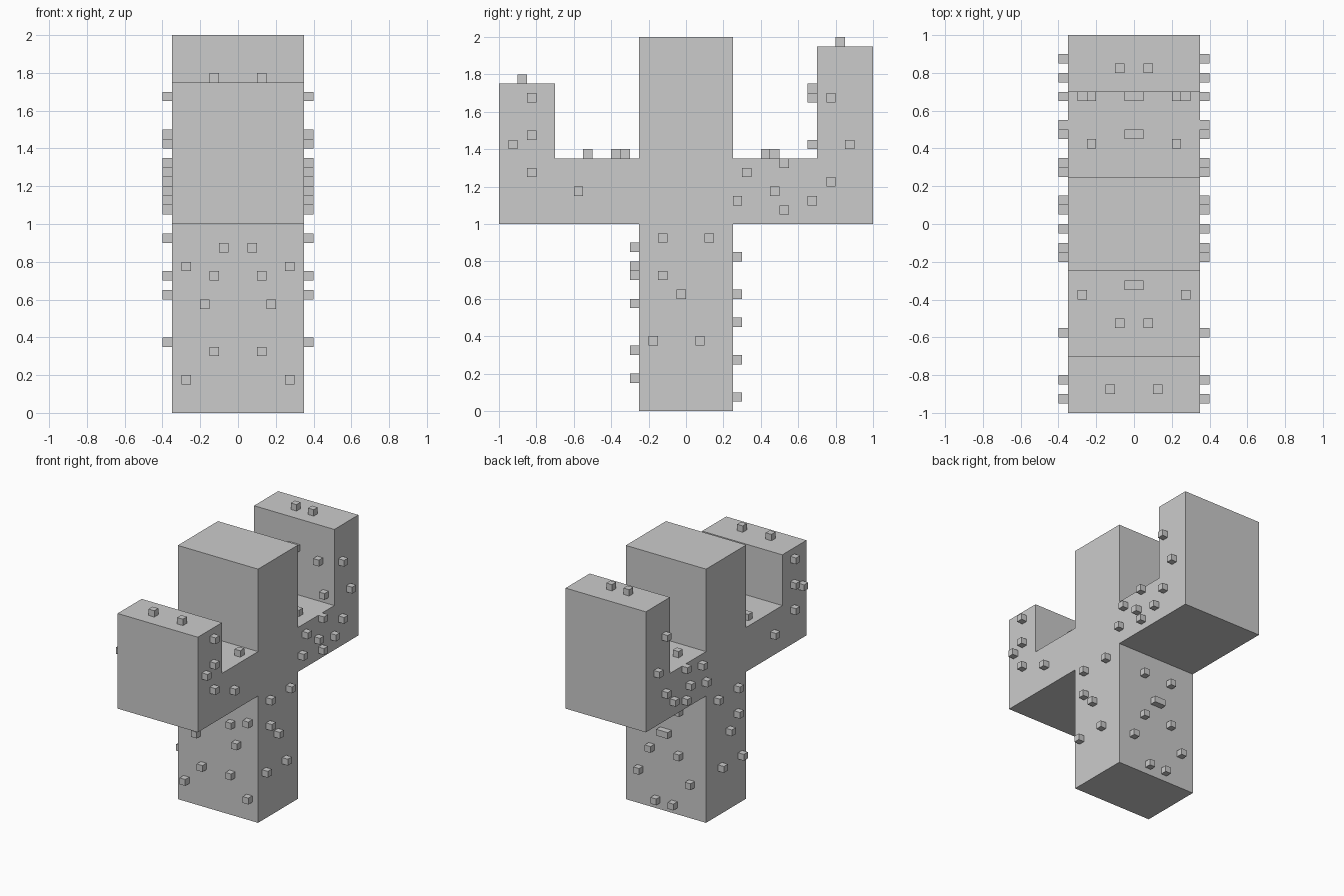
import bpy, bmesh
from mathutils import Matrix, Vector

if "Cube" in bpy.data.objects:
    bpy.data.objects.remove(bpy.data.objects["Cube"])

S = 0.05   # spine cube size
H = S / 2


def finish(bm, name):
    bmesh.ops.recalc_face_normals(bm, faces=bm.faces)
    mesh = bpy.data.meshes.new(name)
    bm.to_mesh(mesh)
    bm.free()
    obj = bpy.data.objects.new(name, mesh)
    bpy.context.collection.objects.link(obj)
    return obj


def add_box(bm, centre, size):
    m = Matrix.Translation(centre) @ Matrix.Diagonal((*size, 1))
    bmesh.ops.create_cube(bm, size=1, matrix=m)


def spines(name, points):
    """Cubes mirrored across x = 0; a touching middle pair becomes one wide box."""
    bm = bmesh.new()
    for x, y, z in points:
        if x <= H + 1e-4:
            add_box(bm, (0, y, z), (2 * S, S, S))
        else:
            for side in (-1, 1):
                add_box(bm, (side * x, y, z), (S, S, S))
    return finish(bm, name)


# Cactus body: trunk and two bent arms as one side profile (y, z)
profile = [(-.25, 0), (.25, 0), (.25, 1), (1, 1), (1, 1.95), (.7, 1.95),
           (.7, 1.35), (.25, 1.35), (.25, 2), (-.25, 2), (-.25, 1.35),
           (-.7, 1.35), (-.7, 1.75), (-1, 1.75), (-1, 1), (-.25, 1)]
bm = bmesh.new()
face = bm.faces.new([bm.verts.new((-.35, y, z)) for y, z in profile])
ext = bmesh.ops.extrude_face_region(bm, geom=[face], use_keep_orig=True)
bmesh.ops.translate(bm, vec=Vector((.7, 0, 0)),
                    verts=[v for v in ext["geom"] if isinstance(v, bmesh.types.BMVert)])
finish(bm, "cactus_body")

# Spines on the left and right sides (y, z)
side = [(-.825, 1.675), (-.825, 1.475), (-.925, 1.425), (-.825, 1.275), (-.575, 1.175),
        (.775, 1.675), (.875, 1.425), (.525, 1.325), (.325, 1.275), (.775, 1.225),
        (.475, 1.175), (.275, 1.125), (.675, 1.125), (.525, 1.075),
        (-.125, .925), (.125, .925), (-.125, .725), (-.025, .625),
        (-.175, .375), (.075, .375)]
spines("side_spines", [(.35 + H, y, z) for y, z in side])

# Spines on the trunk front and back (x, z)
front = [(.075, .875), (.275, .775), (.125, .725), (.175, .575), (.125, .325), (.275, .175)]
spines("trunk_front_spines", [(x, -.25 - H, z) for x, z in front])
back = [(.125, .825), (.025, .625), (.125, .475), (.225, .275), (.075, .075)]
spines("trunk_back_spines", [(x, .25 + H, z) for x, z in back])

# Spines on top of the arms and on the inner face of the tall arm
spines("front_arm_spines", [(.075, -.525, 1.35 + H), (.275, -.375, 1.35 + H),
                            (.025, -.325, 1.35 + H), (.125, -.875, 1.75 + H)])
spines("back_arm_spines", [(.025, .475, 1.35 + H), (.225, .425, 1.35 + H),
                           (.075, .825, 1.95 + H), (.025, .7 - H, 1.725),
                           (.225, .7 - H, 1.675), (.275, .7 - H, 1.425)])
